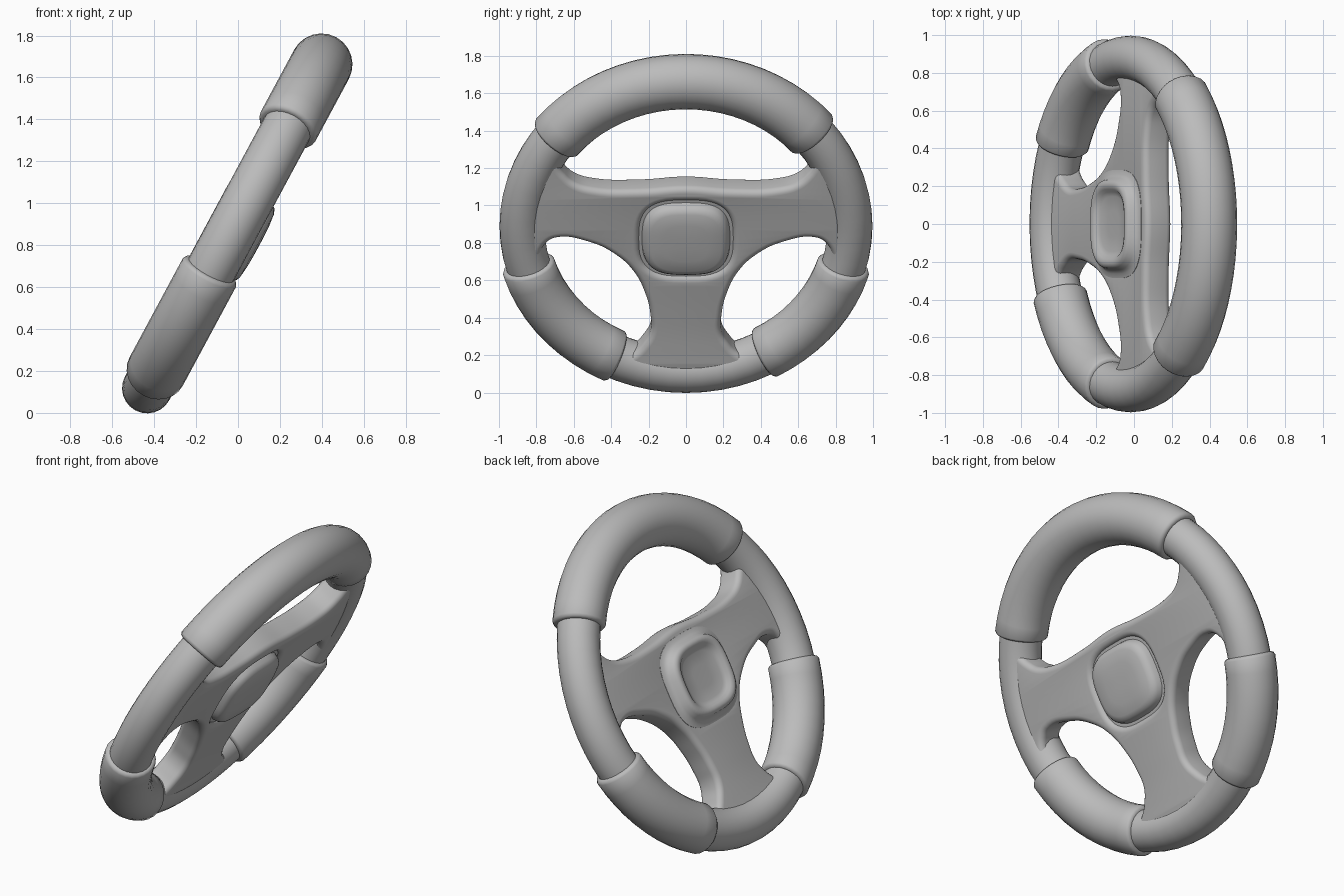
import bpy, bmesh, math
from math import cos, sin, pi, radians
from mathutils import Matrix, Vector

cube = bpy.data.objects.get("Cube")
if cube:
    bpy.data.objects.remove(cube, do_unlink=True)

# Local frame: X across the wheel, Y up the wheel, Z out of its face
up = Vector((0.474, 0, 0.8805))
across = Vector((0, 1, 0))
face = across.cross(up)
TILT = Matrix((across, up, face)).transposed().to_4x4()
TILT.translation = (-0.0175, 0, 0.89)

RIM, THIN, THICK = 0.877, 0.12, 0.148

grey = bpy.data.materials.new("grey")
grey.use_nodes = True
grey.diffuse_color = (0.5, 0.5, 0.5, 1)
bsdf = grey.node_tree.nodes["Principled BSDF"]
bsdf.inputs["Base Color"].default_value = (0.5, 0.5, 0.5, 1)
bsdf.inputs["Roughness"].default_value = 0.6


def finish(name, bm):
    """Turn a bmesh into a tilted, smooth, grey object."""
    bmesh.ops.remove_doubles(bm, verts=bm.verts, dist=0.0002)
    bmesh.ops.recalc_face_normals(bm, faces=bm.faces)
    mesh = bpy.data.meshes.new(name)
    bm.to_mesh(mesh)
    bm.free()
    mesh.transform(TILT)
    mesh.materials.clear()
    mesh.materials.append(grey)
    for poly in mesh.polygons:
        poly.material_index = 0
    obj = bpy.data.objects.new(name, mesh)
    bpy.context.collection.objects.link(obj)
    bpy.ops.object.select_all(action='DESELECT')
    obj.select_set(True)
    bpy.context.view_layer.objects.active = obj
    bpy.ops.object.shade_smooth_by_angle(angle=radians(40))
    return obj


def loft(name, rings, closed=False):
    """Skin rings of points; cap the ends unless closed."""
    bm = bmesh.new()
    loops = [[bm.verts.new(p) for p in ring] for ring in rings]
    pairs = list(zip(loops, loops[1:]))
    if closed:
        pairs.append((loops[-1], loops[0]))
    for a, b in pairs:
        for i in range(len(a)):
            j = (i + 1) % len(a)
            bm.faces.new((a[i], a[j], b[j], b[i]))
    if not closed:
        bm.faces.new(loops[0])
        bm.faces.new(loops[-1])
    return finish(name, bm)


def rim_ring(angle, radius, sides=24):
    """Cross-section of the rim at an angle."""
    ring = []
    for k in range(sides):
        t = 2 * pi * k / sides
        d = RIM + radius * cos(t)
        ring.append((d * cos(angle), d * sin(angle), radius * sin(t)))
    return ring


def squircle(scale, depth, count=48):
    """Rounded square used by the hub."""
    pts = []
    for k in range(count):
        t = 2 * pi * k / count
        x, y = [math.copysign(abs(c) ** (2 / 3), c) for c in (cos(t), sin(t))]
        pts.append((0.235 * scale * x, -0.03 + 0.215 * scale * y, depth))
    return pts


# Rim
loft("rim", [rim_ring(2 * pi * k / 64, THIN) for k in range(64)], closed=True)


# Padded grips with rounded ends
def grip(name, start, end, radius):
    a, b = radians(start), radians(end)
    lip = [(0, THIN - 0.01), (0, radius - 0.02), (0.006, radius - 0.008), (0.02, radius)]
    steps = max(8, int((end - start) / 5))
    rings = [rim_ring(a + t, r) for t, r in lip]
    rings += [rim_ring(a + 0.02 + (b - a - 0.04) * k / steps, radius) for k in range(1, steps)]
    rings += [rim_ring(b - t, r) for t, r in reversed(lip)]
    loft(name, rings)


grip("top_grip", 39, 143, THICK)
grip("lower_right_grip", 195.5, 245, THICK - 0.004)
grip("lower_left_grip", 298, 344.5, THICK - 0.004)

# Three-spoke plate: half outline, mirrored, with a hole for the hub
half = [(0.25, 0.265), (0.5, 0.275), (0.6, 0.31), (0.66, 0.37), (0.74, 0.48),
        (0.83, 0.28), (0.87, 0.1), (0.83, -0.2), (0.755, -0.07), (0.7, -0.03),
        (0.52, -0.055), (0.38, -0.13), (0.28, -0.235), (0.215, -0.38),
        (0.19, -0.5), (0.19, -0.6), (0.24, -0.69), (0.32, -0.8)]
outline = [(0, 0.283)] + half + [(0, -0.87)] + [(-x, y) for x, y in reversed(half)]

curve = bpy.data.curves.new("spoke_outline", 'CURVE')
curve.dimensions = '2D'
curve.fill_mode = 'BOTH'
curve.resolution_u = 6
curve.extrude = 0.045
curve.bevel_depth = 0.035
curve.bevel_resolution = 4
curve.offset = -0.035
edge = curve.splines.new('BEZIER')
edge.bezier_points.add(len(outline) - 1)
for point, (x, y) in zip(edge.bezier_points, outline):
    point.co = (x, y, 0)
    point.handle_left_type = point.handle_right_type = 'AUTO'
edge.use_cyclic_u = True
hole_points = squircle(1.06, 0)
hole = curve.splines.new('POLY')
hole.points.add(len(hole_points) - 1)
for point, co in zip(hole.points, hole_points):
    point.co = (*co, 1)
hole.use_cyclic_u = True

helper = bpy.data.objects.new("spoke_outline", curve)
bpy.context.collection.objects.link(helper)
bpy.context.view_layer.update()
plate = bpy.data.meshes.new_from_object(
    helper.evaluated_get(bpy.context.evaluated_depsgraph_get()))
bm = bmesh.new()
bm.from_mesh(plate)
bmesh.ops.translate(bm, verts=bm.verts, vec=(0, 0, 0.02))
bpy.data.objects.remove(helper, do_unlink=True)
bpy.data.meshes.remove(plate)
finish("spokes", bm)

# Hub: domed pad in a shallow recess in front, raised dished ring behind
profile = [(0.2, 0.148), (0.5, 0.146), (0.8, 0.139), (0.91, 0.128), (0.97, 0.108),
           (1.0, 0.08), (1.12, 0.08), (1.12, -0.03), (1.18, -0.045), (1.22, -0.055),
           (1.22, -0.062), (1.12, -0.067), (1.04, -0.082), (0.99, -0.108),
           (0.93, -0.119), (0.86, -0.121), (0.78, -0.114), (0.72, -0.1),
           (0.62, -0.091), (0.3, -0.088)]
loft("hub", [squircle(s, d) for s, d in profile])
